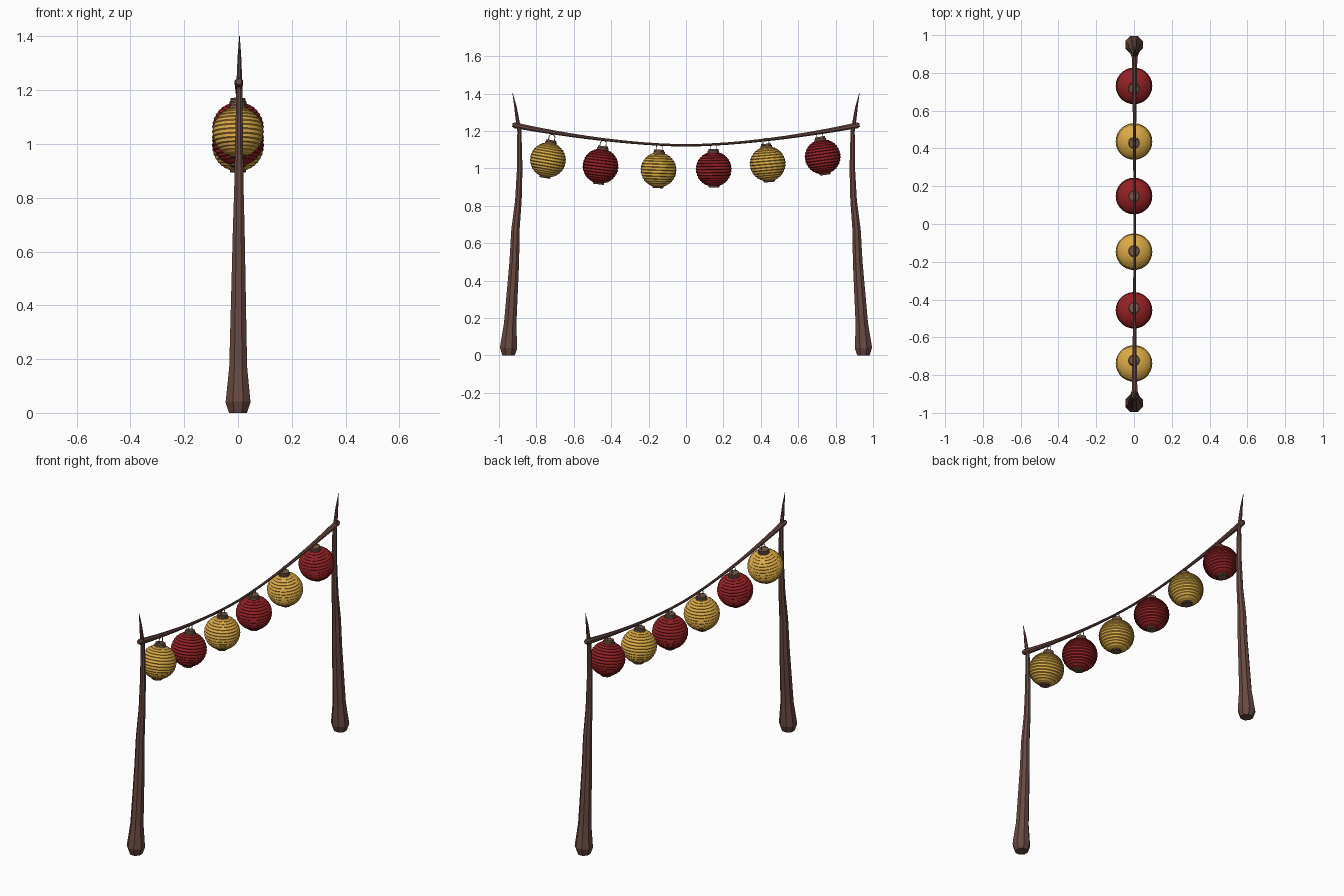
import bpy, bmesh, math
from mathutils import Vector, Matrix

if "Cube" in bpy.data.objects:
    bpy.data.objects.remove(bpy.data.objects["Cube"])


def material(name, rgb):
    m = bpy.data.materials.new(name)
    m.diffuse_color = (*rgb, 1)
    m.use_nodes = True
    m.node_tree.nodes["Principled BSDF"].inputs["Base Color"].default_value = m.diffuse_color
    return m


WOOD = material("dark wood", (0.14, 0.068, 0.055))
RED = material("red paper", (0.29, 0.015, 0.018))
GOLD = material("gold paper", (0.70, 0.40, 0.06))
CAP = material("brown cap", (0.17, 0.095, 0.06))
WIRE = material("grey wire", (0.30, 0.27, 0.22))


def finish(bm, name, mats, smooth=None):
    bmesh.ops.recalc_face_normals(bm, faces=bm.faces)
    me = bpy.data.meshes.new(name)
    bm.to_mesh(me)
    bm.free()
    ob = bpy.data.objects.new(name, me)
    bpy.context.collection.objects.link(ob)
    for m in mats:
        me.materials.append(m)
    if smooth:
        bpy.context.view_layer.objects.active = ob
        ob.select_set(True)
        bpy.ops.object.shade_smooth_by_angle(angle=math.radians(smooth))
        ob.select_set(False)
    return ob


def tube(bm, pts, radii, sides):
    """Capped tube with a changing radius along a path in the yz plane."""
    pts = [Vector(p) for p in pts]
    rings = []
    for i, p in enumerate(pts):
        d = (pts[min(i + 1, len(pts) - 1)] - pts[max(i - 1, 0)]).normalized()
        u = Vector((1, 0, 0))
        v = d.cross(u)
        rings.append([bm.verts.new(p + radii[i] * (u * math.cos(a) + v * math.sin(a)))
                      for a in [2 * math.pi * (k + 0.5) / sides for k in range(sides)]])
    for a, b in zip(rings, rings[1:]):
        for k in range(sides):
            n = (k + 1) % sides
            bm.faces.new((a[k], a[n], b[n], b[k]))
    bm.faces.new(rings[0])
    bm.faces.new(rings[-1])


def lathe(bm, profile, sides, mat_index):
    """Closed turned shape from (radius, z) points."""
    rings = [[bm.verts.new((r * math.cos(2 * math.pi * k / sides),
                            r * math.sin(2 * math.pi * k / sides), z))
              for k in range(sides)] for r, z in profile]
    faces = [bm.faces.new(rings[0]), bm.faces.new(rings[-1])]
    for a, b in zip(rings, rings[1:]):
        for k in range(sides):
            n = (k + 1) % sides
            faces.append(bm.faces.new((a[k], a[n], b[n], b[k])))
    for f in faces:
        f.material_index = mat_index


# Crooked posts: (y, z, radius)
POST = [(0.948, 0.0, 0.036), (0.949, 0.04, 0.05), (0.94, 0.17, 0.036),
        (0.918, 0.5, 0.028), (0.912, 0.67, 0.024), (0.896, 0.83, 0.019),
        (0.889, 1.0, 0.016), (0.891, 1.2, 0.012), (0.903, 1.27, 0.010),
        (0.912, 1.33, 0.007), (0.927, 1.402, 0.001)]
for side, name in ((-1, "left_post"), (1, "right_post")):
    bm = bmesh.new()
    tube(bm, [(0.004 * z, side * y, z) for y, z, r in POST], [r for y, z, r in POST], 8)
    finish(bm, name, [WOOD])

# Sagging crossbar, thicker towards its ends
bm = bmesh.new()
ts = [i / 12 for i in range(-12, 13)]
pts = [(0.003, 0.915 * t, 1.123 + 0.107 * abs(t) ** 1.7) for t in ts]
rad = [0.007 + 0.010 * abs(t) ** 2.5 for t in ts]
pts = [(0.003, -0.928, 1.232)] + pts + [(0.003, 0.928, 1.232)]
tube(bm, pts, [0.011] + rad + [0.011], 8)
finish(bm, "sagging_bar", [WOOD])


def lantern(name, paper, y, z, tilt):
    bm = bmesh.new()
    # Pleated paper globe
    ribs, prof = 14, []
    for i in range(ribs + 1):
        a = math.radians(-72 + 144 * i / ribs)
        r, h = 0.093 * math.cos(a), 0.093 * math.sin(a)
        prof.append((r + 0.004, h))
        if i < ribs:
            b = a + math.radians(144 / ribs) * 0.75
            prof.append((0.093 * math.cos(b), 0.093 * math.sin(b)))
    lathe(bm, prof, 28, 0)
    # Top cap and bottom ring
    lathe(bm, [(0.031, 0.084), (0.031, 0.097), (0.027, 0.099), (0.027, 0.108)], 16, 1)
    lathe(bm, [(0.026, -0.098), (0.03, -0.095), (0.03, -0.084)], 16, 1)
    # Wire hook
    before = set(bm.faces)
    arc = [(0, 0.016 * math.cos(a), 0.122 + 0.016 * math.sin(a))
           for a in [math.pi * k / 8 for k in range(9)]]
    arc = [(0, 0.016, 0.104)] + arc + [(0, -0.016, 0.104)]
    tube(bm, arc, [0.0022] * len(arc), 6)
    for f in set(bm.faces) - before:
        f.material_index = 2
    ob = finish(bm, name, [paper, CAP, WIRE], 25)
    ob.matrix_world = (Matrix.Translation((0, y, z))
                       @ Matrix.Rotation(math.radians(tilt), 4, 'X'))


# Six lanterns: (y, z, tilt about x)
SPOTS = [(-0.738, 1.045, -10), (-0.457, 1.012, -7), (-0.147, 0.992, -2),
         (0.148, 0.996, 1), (0.437, 1.024, 5), (0.731, 1.062, 8)]
for i, (y, z, tilt) in enumerate(SPOTS):
    lantern("paper_lantern_%d" % (i + 1), RED if i % 2 else GOLD, y, z, tilt)
